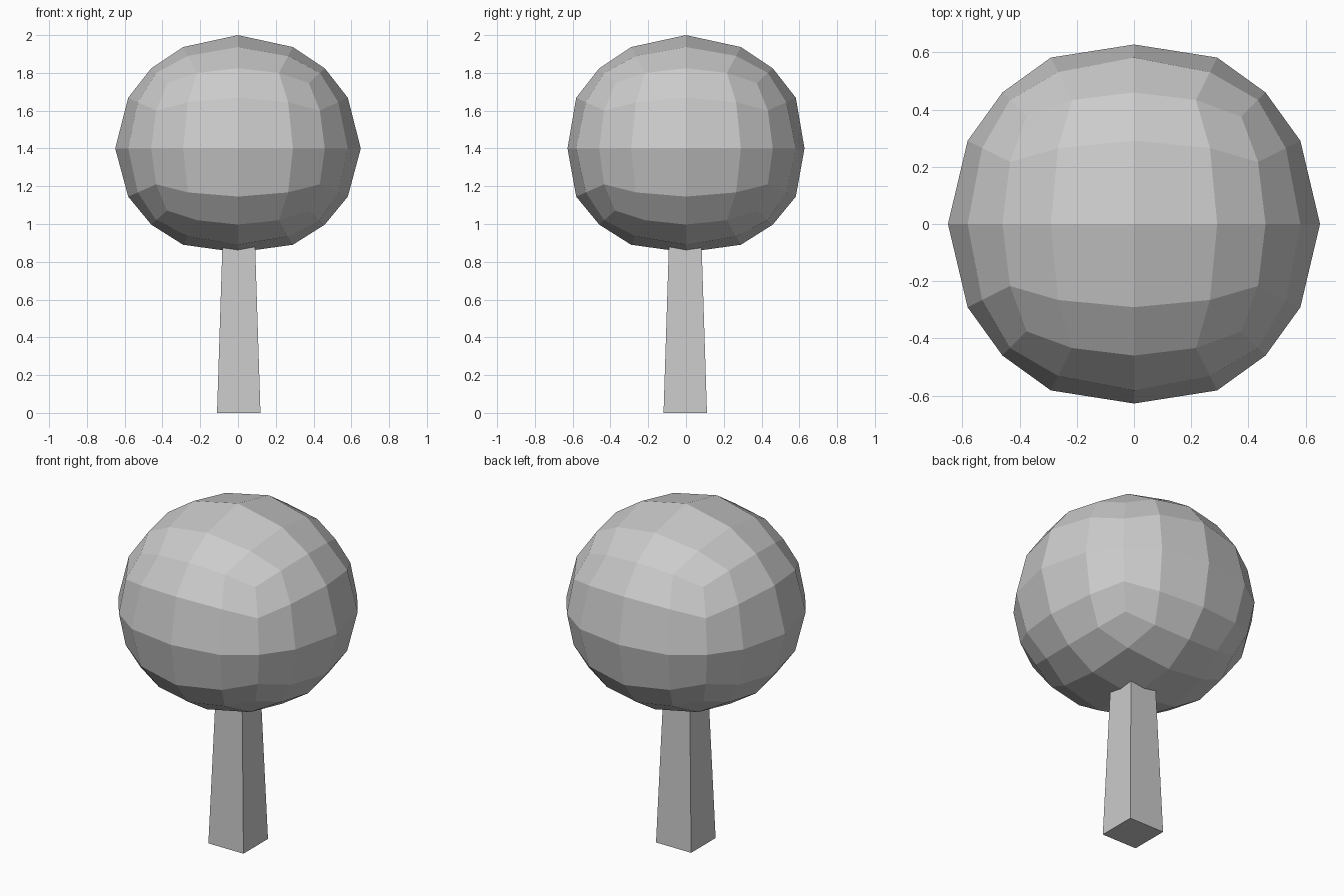
import bpy, bmesh
from mathutils import Vector

if "Cube" in bpy.data.objects:
    bpy.data.objects.remove(bpy.data.objects["Cube"])


def add_object(name, bm):
    mesh = bpy.data.meshes.new(name)
    bm.to_mesh(mesh)
    bm.free()
    obj = bpy.data.objects.new(name, mesh)
    bpy.context.collection.objects.link(obj)
    return obj


# Crown: cube with a 4 x 4 grid per side, rounded into a slightly flattened ball
CENTRE_Z, RADIUS = 1.40, 0.65
bm = bmesh.new()
bmesh.ops.create_cube(bm, size=2)
bmesh.ops.subdivide_edges(bm, edges=bm.edges[:], cuts=3, use_grid_fill=True)
for v in bm.verts:
    d = v.co.normalized()
    x, y = d.x * RADIUS, d.y * RADIUS
    z = d.z * (0.60 if d.z > 0 else 0.57)
    if abs(d.y) > 0.99:      # front and back centres sit a little lower
        y *= 0.965
    if d.z < -0.99:          # flattened underside
        z = -0.55
    v.co = Vector((x, y, z + CENTRE_Z))
add_object("crown", bm)

# Trunk: tapered square post running up into the crown
bm = bmesh.new()
bmesh.ops.create_cube(bm, size=2)
for v in bm.verts:
    top = v.co.z > 0
    half = 0.083 if top else 0.115
    v.co = Vector((v.co.x * half + 0.004, v.co.y * half - 0.004, 1.0 if top else 0.0))
add_object("trunk", bm)
